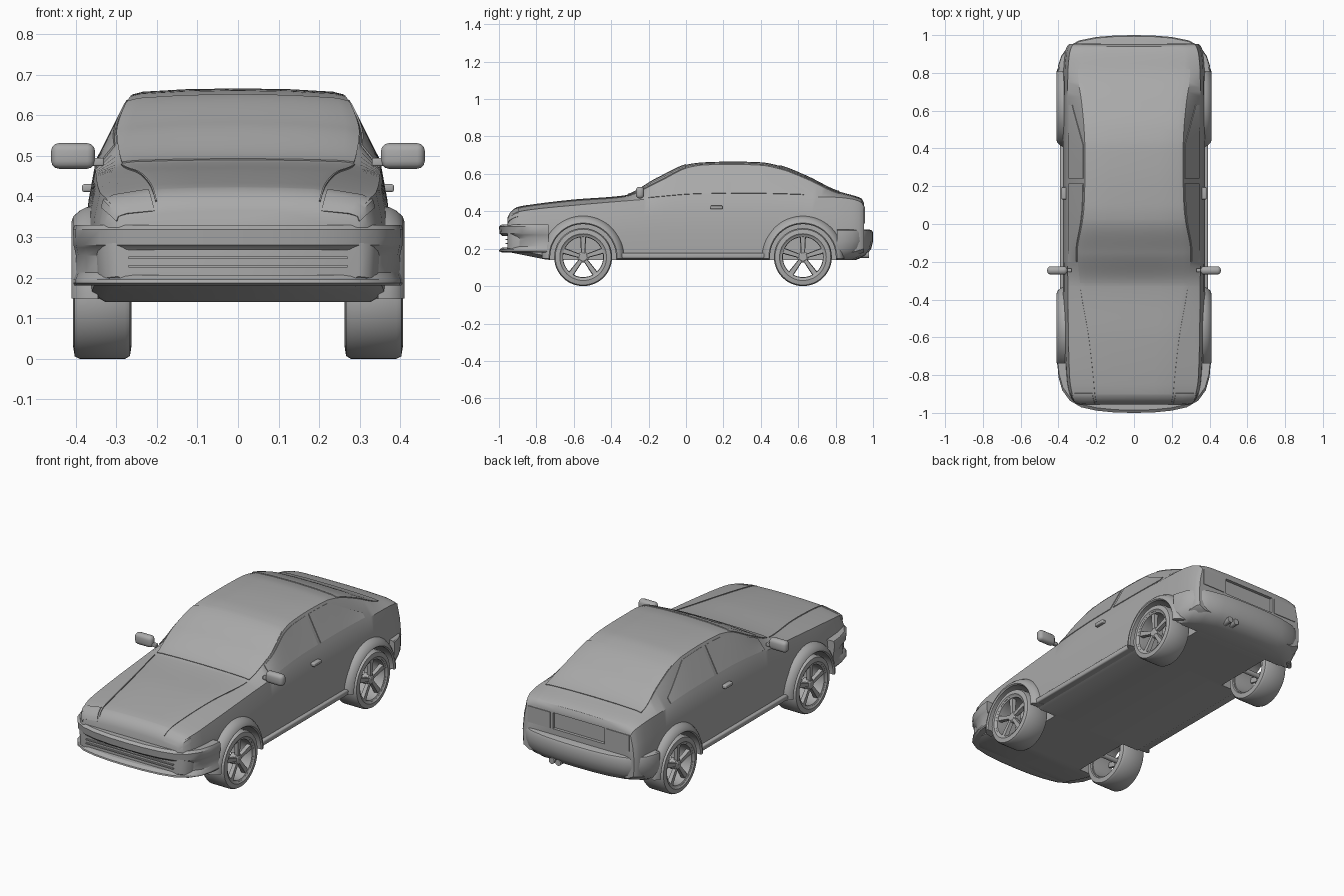
import bpy, bmesh, math
from math import sin, cos, pi

if "Cube" in bpy.data.objects:
    bpy.data.objects.remove(bpy.data.objects["Cube"])

grey = bpy.data.materials.new("grey_paint")
grey.diffuse_color = (0.4, 0.4, 0.4, 1)
grey.use_nodes = True
grey.node_tree.nodes["Principled BSDF"].inputs["Base Color"].default_value = grey.diffuse_color


def build(name, verts, faces, mirror=False, bevel=0, plate=0, cuts=()):
    me = bpy.data.meshes.new(name)
    me.from_pydata(verts, [], faces)
    if not plate:
        bm = bmesh.new()
        bm.from_mesh(me)
        bmesh.ops.recalc_face_normals(bm, faces=bm.faces)
        bm.to_mesh(me)
        bm.free()
    o = bpy.data.objects.new(name, me)
    bpy.context.collection.objects.link(o)
    me.materials.append(grey)
    if bevel:
        m = o.modifiers.new("bevel", 'BEVEL')
        m.width, m.segments = bevel, 3
    if mirror:
        o.modifiers.new("mirror", 'MIRROR')
    if plate:
        m = o.modifiers.new("plate", 'SOLIDIFY')
        m.thickness, m.offset = plate, 1
    for c in cuts:
        m = o.modifiers.new("cut", 'BOOLEAN')
        m.operation, m.object, m.solver = 'DIFFERENCE', c, 'EXACT'
    for x in bpy.context.selected_objects:
        x.select_set(False)
    o.select_set(True)
    bpy.context.view_layer.objects.active = o
    for m in list(o.modifiers):
        bpy.ops.object.modifier_apply(modifier=m.name)
    bpy.ops.object.shade_smooth_by_angle(angle=math.radians(32))
    return o


def box(name, x0, x1, y0, y1, z0, z1, **kw):
    v = [(x, y, z) for x in (x0, x1) for y in (y0, y1) for z in (z0, z1)]
    f = [(0, 1, 3, 2), (4, 6, 7, 5), (0, 4, 5, 1), (2, 3, 7, 6), (0, 2, 6, 4), (1, 5, 7, 3)]
    return build(name, v, f, **kw)


def loft(name, rings, wrap=False, **kw):
    n, k = len(rings[0]), len(rings)
    v = [p for r in rings for p in r]
    f = [(i * n + j, i * n + (j + 1) % n, (i + 1) % k * n + (j + 1) % n, (i + 1) % k * n + j)
         for i in range(k if wrap else k - 1) for j in range(n)]
    if not wrap:
        f += [tuple(range(n)), tuple(range((k - 1) * n, k * n))]
    return build(name, v, f, **kw)


def lathe(name, prof, cy, cz, a0=0, a1=360, n=48, **kw):
    """Turn a closed (x, radius) profile about an axle along x."""
    full = a1 - a0 == 360
    angs = [math.radians(a0 + (a1 - a0) * i / n) for i in range(n if full else n + 1)]
    return loft(name, [[(x, cy + r * cos(a), cz + r * sin(a)) for x, r in prof] for a in angs],
                wrap=full, **kw)


# Body stations: y, side width, belt width, belt z, top edge width, top edge z, centre z
ST = [(-.955, .30, .285, .345, .195, .358, .365), (-.94, .325, .305, .372, .2, .387, .394),
      (-.905, .345, .325, .395, .207, .414, .422), (-.82, .36, .34, .41, .215, .43, .437),
      (-.6, .372, .347, .432, .24, .456, .463), (-.33, .376, .35, .455, .285, .477, .485),
      (-.15, .377, .352, .468, .30, .555, .578), (.02, .377, .352, .475, .272, .636, .653),
      (.1, .377, .352, .477, .264, .648, .662), (.25, .377, .352, .478, .26, .651, .666),
      (.4, .377, .352, .478, .26, .646, .662), (.5, .377, .352, .478, .264, .627, .643),
      (.65, .377, .352, .478, .278, .57, .584), (.8, .375, .35, .475, .298, .5, .511),
      (.9, .367, .342, .463, .298, .474, .483), (.94, .355, .33, .445, .285, .458, .467),
      (.952, .345, .322, .425, .278, .437, .445)]


def slope(i, c):
    if i in (0, len(ST) - 1):
        return 0 if c > 3 else (ST[1][c] - ST[0][c]) / (ST[1][0] - ST[0][0]) if i == 0 else 0
    a = (ST[i][c] - ST[i - 1][c]) / (ST[i][0] - ST[i - 1][0])
    b = (ST[i + 1][c] - ST[i][c]) / (ST[i + 1][0] - ST[i][0])
    return 2 * a * b / (a + b) if a * b > 0 else 0


def section(y):
    """Right half of the body outline at y, from floor centre to roof centre."""
    i = max(k for k in range(len(ST) - 1) if ST[k][0] <= y + 1e-9)
    h = ST[i + 1][0] - ST[i][0]
    t = (y - ST[i][0]) / h
    w, wb, zb, wt, ze, zt = [
        (2*t**3 - 3*t*t + 1) * ST[i][c] + (t**3 - 2*t*t + t) * h * slope(i, c)
        + (3*t*t - 2*t**3) * ST[i + 1][c] + (t**3 - t*t) * h * slope(i + 1, c) for c in range(1, 7)]
    zf = .14 + max(0, -y - .74) * .2 + max(0, y - .82) * .3
    d = zt - ze
    return [(0, zf), (w - .04, zf), (w - .004, zf + .02), (w, .28), (w - (w - wb) * .35, .28 + (zb - .28) * .55),
            (wb, zb), (wt, ze), (wt * .9, ze + d * .45), (wt * .5, ze + d * .85), (0, zt)]


def surface(y, u):
    s = section(y)
    k = min(int(u), 8)
    a, b, t = s[k], s[k + 1], u - k
    return (a[0] + (b[0] - a[0]) * t, y, a[1] + (b[1] - a[1]) * t)


def patch(name, y0, y1, u0, u1, nu=4, ny=28):
    """Thin plate lying on the body skin; u1 may depend on y."""
    hi = u1 if callable(u1) else lambda y: u1
    ys = [y0 + (y1 - y0) * i / ny for i in range(ny + 1)]
    v = [surface(y, u0 + (hi(y) - u0) * j / nu) for y in ys for j in range(nu + 1)]
    n = nu + 1
    f = [(i*n + j, i*n + n + j, i*n + n + j + 1, i*n + j + 1) for i in range(ny) for j in range(nu)]
    return build(name, v, f, mirror=True, plate=.004)


AXLES = {"front": -.55, "rear": .625}
R = .155

# Body shell with wheel wells and number plate recess
cutters = [lathe(k + "_well_cutter", [(.235, .001), (.235, .178), (.5, .178), (.5, .001)], y, R, mirror=True)
           for k, y in AXLES.items()]
cutters.append(box("plate_cutter", -.16, .16, .935, 1.1, .335, .425))
ys = sorted({s[0] for s in ST} | {-.95 + .025 * i for i in range(1, 76)})
rings = []
for y in ys:
    s = section(y)
    rings.append([(x, y, z) for x, z in s] + [(-x, y, z) for x, z in s[-2:0:-1]])
loft("body", rings, cuts=cutters)

# Glass and lamp plates on the skin
patch("windscreen", -.31, 0, 6.08, 9, nu=6)
patch("rear_window", .5, .82, 6.08, 9, nu=6)
patch("door_window", -.2, .215, 5.1, 5.92)
patch("quarter_window", .24, .63, 5.1, lambda y: 5.92 - max(0, y - .42) * 2.7)
patch("headlight", -.95, -.895, 4.5, 5.9, ny=8)
patch("bonnet_seam", -.94, -.33, 5.97, 6.03, nu=2)
box("tail_light", .175, .315, .948, .956, .335, .425, mirror=True)


# Bumpers: plan outline lofted through (z, inset) rows
def bumper(name, outline, rows, cuts=()):
    sg = 1 if outline[0][1] > 0 else -1
    full = [(-x, y) for x, y in outline[:0:-1]] + outline
    back = abs(outline[-1][1])
    rings = [[(x * (1 - d * .6), sg * max(back, abs(y) - d) if abs(y) > back else y, z)
              for x, y in full] for z, d in rows]
    return loft(name, rings, cuts=cuts)


grille_cut = box("grille_cutter", -.27, .27, -1.1, -.935, .207, .268)
bumper("front_bumper", [(0, -1), (.1, -.998), (.2, -.988), (.28, -.97), (.34, -.935), (.38, -.88), (.4, -.81), (.406, -.735)],
       [(.18, .015), (.187, 0), (.195, .002), (.212, .028), (.255, .028), (.274, .012), (.28, .004), (.318, 0), (.33, .015)],
       cuts=[grille_cut])
for i in range(2):
    box("grille_slat", -.27, .27, -.965, -.93, .225 + .021 * i, .231 + .021 * i)
bumper("rear_bumper", [(0, 1), (.1, .998), (.2, .99), (.29, .972), (.35, .94), (.385, .89), (.402, .84), (.405, .808)],
       [(.14, .09), (.165, .035), (.2, .01), (.24, 0), (.285, 0), (.298, .006), (.303, .02)])

# Wheels, arches and axles
for k, y in AXLES.items():
    lathe(k + "_tyre", [(.262, .122), (.266, .148), (.278, R), (.39, R), (.402, .149), (.406, .125), (.4, .117), (.266, .117)],
          y, R, mirror=True)
    lathe(k + "_rim", [(.272, .119), (.272, .112), (.37, .107), (.396, .109), (.4, .119)], y, R, mirror=True)
    lathe(k + "_hub", [(.35, .001), (.35, .03), (.385, .03), (.393, .018), (.393, .001)], y, R, n=24, mirror=True)
    v, f = [], []
    for i in range(5):
        a = pi / 2 + i * 2 * pi / 5
        b = len(v)
        for r, w, x1 in ((.015, .011, .39), (.11, .016, .394)):
            for x, t in ((.372, -w), (.372, w), (x1, w * .8), (x1, -w * .8)):
                v.append((x, y + r * cos(a) - t * sin(a), R + r * sin(a) + t * cos(a)))
        f += [(b, b+1, b+2, b+3), (b+4, b+5, b+6, b+7)]
        f += [(b+j, b+(j+1) % 4, b+4+(j+1) % 4, b+4+j) for j in range(4)]
    build(k + "_spokes", v, f, mirror=True)
    lathe(k + "_arch", [(.34, .176), (.404, .176), (.41, .182), (.406, .195), (.39, .21), (.372, .219), (.345, .222)],
          y, R, -2, 182, mirror=True)
    lathe(k + "_axle", [(-.36, .001), (-.36, .014), (.36, .014), (.36, .001)], y, R, n=16)

# Sills, door handles and mirrors
box("sill", .32, .392, -.37, .445, .148, .178, mirror=True, bevel=.008)
box("door_handle", .35, .384, .13, .195, .411, .43, mirror=True, bevel=.005)
box("door_mirror", .352, .46, -.268, -.224, .468, .531, mirror=True, bevel=.019)
box("mirror_arm", .33, .365, -.255, -.235, .475, .495, mirror=True, bevel=.004)

# Twin exhaust pipes, right of centre
for x in (.11, .15):
    c = [(x + .017 * cos(a * pi / 10), .167 + .017 * sin(a * pi / 10)) for a in range(20)]
    loft("exhaust_pipe", [[(px, y, pz) for px, pz in c] for y in (.82, .978)])

for c in cutters + [grille_cut]:
    bpy.data.objects.remove(c)
